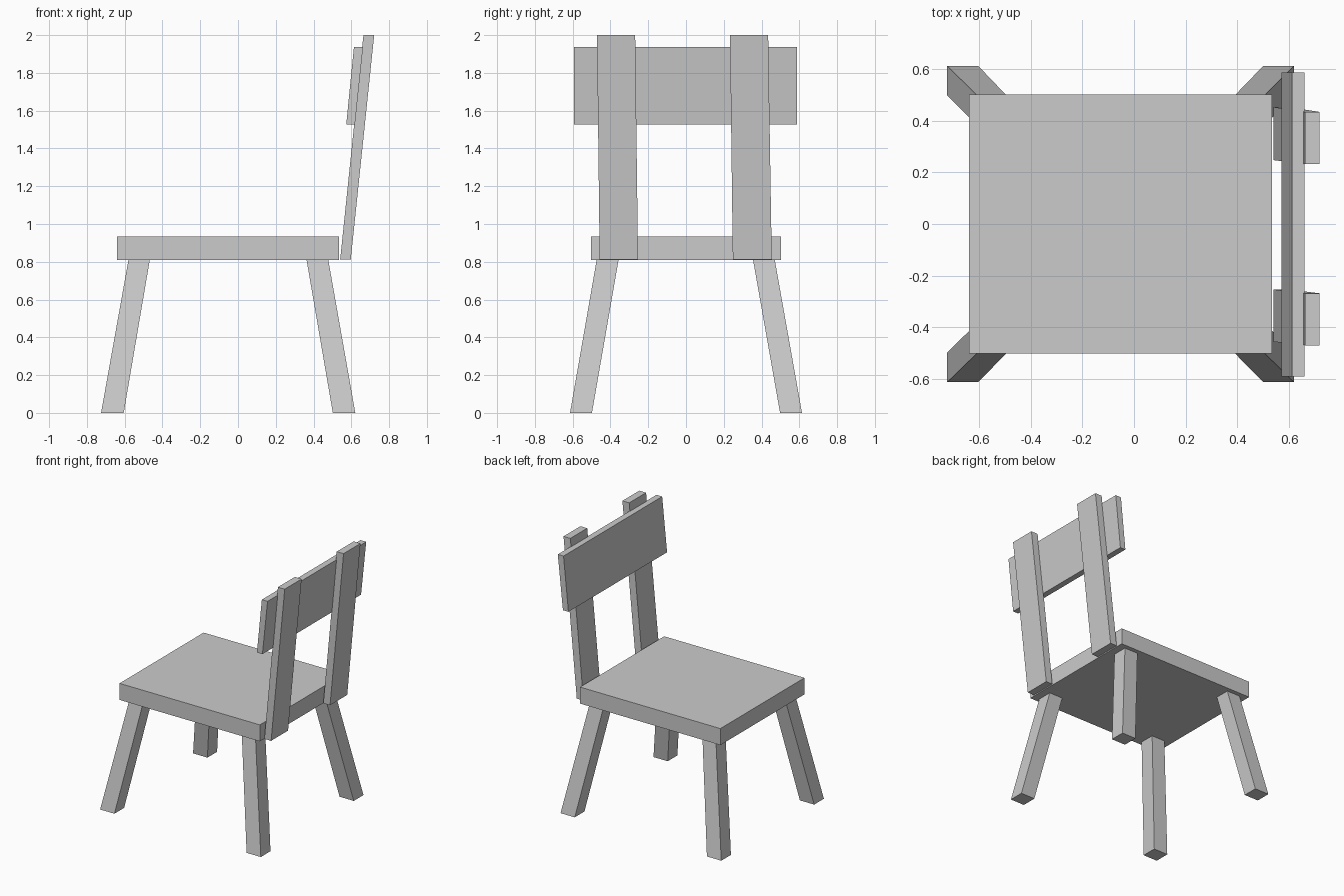
import bpy, bmesh

if "Cube" in bpy.data.objects:
    bpy.data.objects.remove(bpy.data.objects["Cube"])


def slanted_box(name, z0, z1, bottom, top):
    """Box between two level rectangles given as (x0, x1, y0, y1)."""
    bm = bmesh.new()
    rings = []
    for z, (x0, x1, y0, y1) in ((z0, bottom), (z1, top)):
        rings.append([bm.verts.new((x, y, z))
                      for x, y in ((x0, y0), (x1, y0), (x1, y1), (x0, y1))])
    low, high = rings
    bm.faces.new(low[::-1])
    bm.faces.new(high)
    for i in range(4):
        j = (i + 1) % 4
        bm.faces.new((low[i], low[j], high[j], high[i]))
    mesh = bpy.data.meshes.new(name)
    bm.to_mesh(mesh)
    bm.free()
    obj = bpy.data.objects.new(name, mesh)
    bpy.context.collection.objects.link(obj)
    return obj


# Seat
SEAT_LOW, SEAT_HIGH = 0.81, 0.935
seat_rect = (-0.64, 0.535, -0.503, 0.503)
slanted_box("seat", SEAT_LOW, SEAT_HIGH, seat_rect, seat_rect)

# Splayed legs: spans at the floor and under the seat
leg_x = {"left": ((-0.725, -0.605), (-0.58, -0.467)),
         "right": ((0.502, 0.621), (0.363, 0.478))}
leg_y = {"front": ((-0.614, -0.498), (-0.473, -0.357)),
         "back": ((0.498, 0.614), (0.355, 0.470))}
for side, (xb, xt) in leg_x.items():
    for end, (yb, yt) in leg_y.items():
        slanted_box(f"{end}_{side}_leg", 0, SEAT_LOW, xb + yb, xt + yt)

# Backrest posts, leaning outwards
post_y = {"front": ((-0.457, -0.254), (-0.471, -0.269)),
          "back": ((0.248, 0.454), (0.233, 0.435))}
for end, (yb, yt) in post_y.items():
    slanted_box(f"{end}_backrest_post", 0.813, 2.0,
                (0.541, 0.597) + yb, (0.664, 0.721) + yt)

# Backrest board, resting on the seat side of the posts
slanted_box("backrest_board", 1.527, 1.938,
            (0.573, 0.619, -0.592, 0.588), (0.614, 0.662, -0.592, 0.588))
